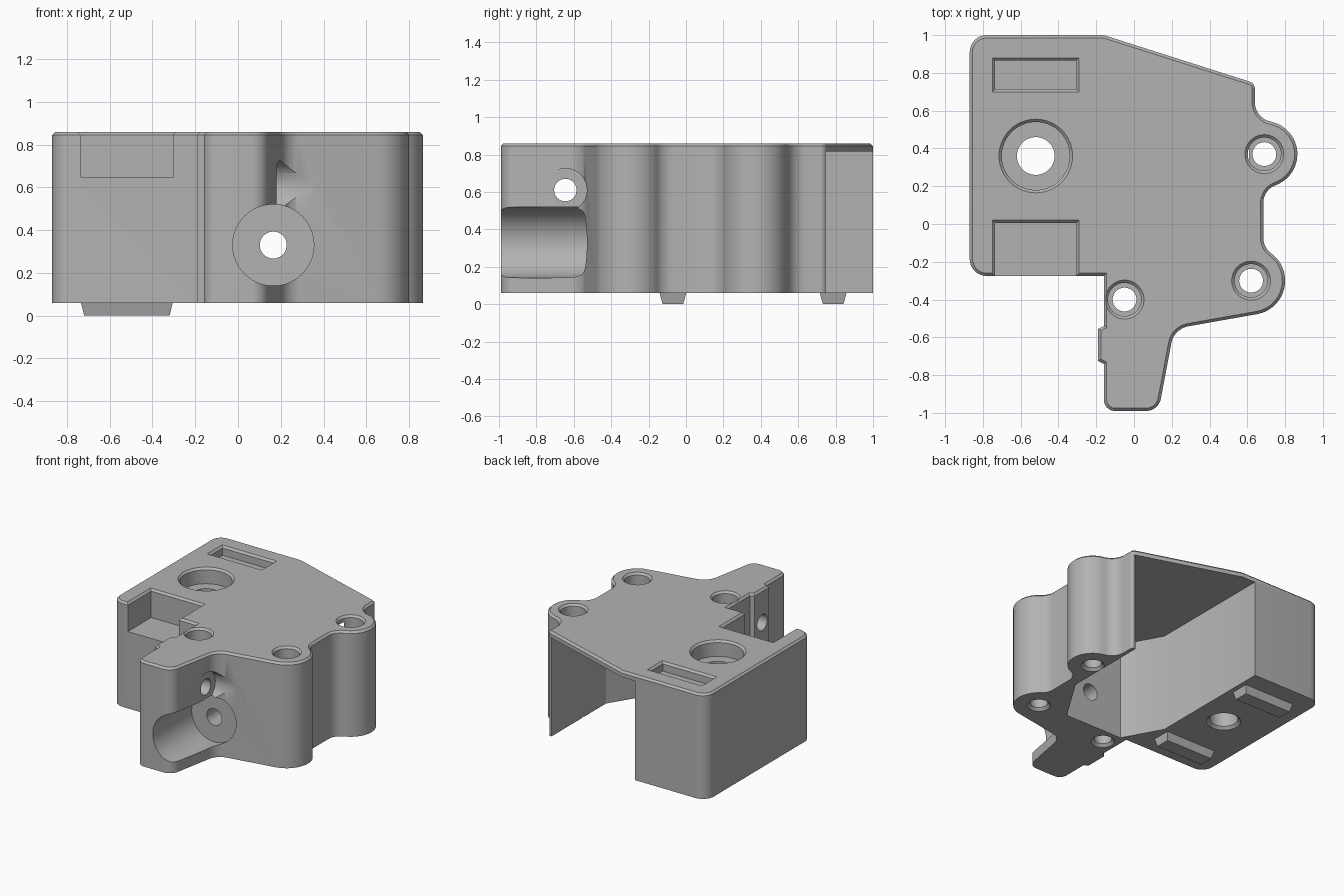
import bpy, bmesh
from math import sin, cos, radians, pi
from mathutils import Vector, Matrix

if "Cube" in bpy.data.objects:
    bpy.data.objects.remove(bpy.data.objects["Cube"])

grey = bpy.data.materials.new("plain grey")
grey.use_nodes = True
COLOUR = (0.45, 0.45, 0.45, 1)
grey.diffuse_color = COLOUR
grey.node_tree.nodes["Principled BSDF"].inputs["Base Color"].default_value = COLOUR

BOTTOM, TOP, EDGE = 0.06, 0.86, 0.015


def finish(name, bm):
    bmesh.ops.recalc_face_normals(bm, faces=bm.faces)
    mesh = bpy.data.meshes.new(name)
    bm.to_mesh(mesh)
    bm.free()
    mesh.materials.append(grey)
    obj = bpy.data.objects.new(name, mesh)
    bpy.context.collection.objects.link(obj)
    return obj


def arc(cx, cy, r, a0, a1, n=12):
    angles = [radians(a0 + (a1 - a0) * i / n) for i in range(n + 1)]
    return [(cx + r * cos(a), cy + r * sin(a), 0) for a in angles]


def fillet(corners, n=8):
    """Round each (x, y, radius) corner of a closed outline."""
    out = []
    for i, (x, y, r) in enumerate(corners):
        p = Vector((x, y))
        if not r:
            out.append(p)
            continue
        u = (Vector(corners[i - 1][:2]) - p).normalized()
        v = (Vector(corners[(i + 1) % len(corners)][:2]) - p).normalized()
        half = u.angle(v) / 2
        centre = p + (u + v).normalized() * (r / sin(half))
        reach = r * cos(half) / sin(half)
        a, b = p + u * reach - centre, p + v * reach - centre
        sweep = a.angle(b)
        for k in range(n + 1):
            t = k / n
            out.append(centre + (a * sin((1 - t) * sweep) + b * sin(t * sweep)) / sin(sweep))
    return out


def prism(name, outline, z0, z1, bevel=0):
    bm = bmesh.new()
    face = bm.faces.new([bm.verts.new((p[0], p[1], z0)) for p in outline])
    face.normal_update()
    res = bmesh.ops.extrude_face_region(bm, geom=[face])
    bmesh.ops.translate(bm, vec=(0, 0, z1 - z0 - bevel),
                        verts=[g for g in res["geom"] if isinstance(g, bmesh.types.BMVert)])
    bmesh.ops.recalc_face_normals(bm, faces=bm.faces)
    if bevel:
        top = [f for f in bm.faces if f.normal.z > 0.9]
        bmesh.ops.inset_region(bm, faces=top, thickness=bevel, depth=bevel, use_even_offset=True)
    return finish(name, bm)


def loft_box(name, levels):
    """Stack of rectangles (x0, x1, y0, y1, z) joined by walls."""
    bm = bmesh.new()
    rings = [[bm.verts.new(c) for c in ((a, c0, z), (b, c0, z), (b, d, z), (a, d, z))]
             for a, b, c0, d, z in levels]
    bridge(bm, rings)
    return finish(name, bm)


def lathe(name, steps, origin, axis="Z", n=48):
    """Round solid from (radius, distance) steps along an axis."""
    bm = bmesh.new()
    rings = [[bm.verts.new((r * cos(2 * pi * i / n), r * sin(2 * pi * i / n), h))
              for i in range(n)] for r, h in steps]
    bridge(bm, rings)
    turn = {"Z": Matrix.Identity(3), "X": Matrix.Rotation(pi / 2, 3, "Y"),
            "Y": Matrix.Rotation(-pi / 2, 3, "X")}[axis]
    bmesh.ops.rotate(bm, verts=bm.verts, matrix=turn)
    bmesh.ops.translate(bm, verts=bm.verts, vec=origin)
    return finish(name, bm)


def bridge(bm, rings):
    n = len(rings[0])
    for lo, hi in zip(rings, rings[1:]):
        for i in range(n):
            j = (i + 1) % n
            bm.faces.new((lo[i], lo[j], hi[j], hi[i]))
    bm.faces.new(rings[0])
    bm.faces.new(rings[-1])


# Housing block with two rounded screw lobes and a front leg
corners = [(-0.87, -0.275, 0.09), (-0.87, 1, 0.09), (-0.16, 1, 0), (0.64, 0.745, 0.04)]
corners += arc(0.745, 0.645, 0.105, 180, 258.7)
corners += arc(0.69, 0.37, 0.175, 78.7, -69.8, 24)[1:]
corners += arc(0.785, 0.112, 0.1, 110.2, 180)[1:]
corners += arc(0.785, -0.074, 0.1, 180, 233.9)
corners += arc(0.62, -0.3, 0.18, 53.9, -80, 24)[1:]
corners += [(0.212, -0.555, 0.11), (0.13, -0.99, 0.08), (-0.16, -0.99, 0.06)]
corners += [(-0.16, -0.74, 0), (-0.19, -0.725, 0), (-0.19, -0.555, 0), (-0.16, -0.54, 0)]
corners += [(-0.16, -0.275, 0)]
housing = prism("housing", fillet(corners), BOTTOM, TOP, EDGE)

# Cavity open to the back and below
cutters = [prism("cavity_cutter", [
    (-0.27, 1.2), (-0.27, 0.01), (-0.11, -0.28), (0.38, -0.28), (0.61, 0.09),
    (0.61, 0.745), (1.1, 0.745), (1.1, 1.2)], -0.1, 0.815)]


# Rectangular recesses in the top, with flared rims
def recess(name, x0, x1, y0, y1, floor):
    e, up = EDGE, 0.1
    f = e + up
    cutters.append(loft_box(name, [
        (x0, x1, y0, y1, floor), (x0, x1, y0, y1, TOP - e),
        (x0 - f, x1 + f, y0 - f, y1 + f, TOP + up)]))


recess("front_pocket_cutter", -0.735, -0.305, -0.5, 0.005, 0.645)
recess("back_slot_cutter", -0.735, -0.305, 0.715, 0.865, 0.79)


# Vertical holes with counterbores and chamfered rims
def screw_hole(name, x, y, r, bore, depth):
    cutters.append(lathe(name, [
        (r + 0.12, BOTTOM - 0.1), (r + 0.02, BOTTOM), (r, BOTTOM + 0.02), (r, TOP - depth),
        (bore, TOP - depth), (bore, TOP - EDGE), (bore + EDGE, TOP), (bore + 0.05, TOP + 0.035)],
        (x, y, 0)))


screw_hole("large_hole_cutter", -0.52, 0.36, 0.1, 0.18, 0.12)
for i, (x, y) in enumerate([(0.69, 0.37), (0.62, -0.3), (-0.05, -0.4)]):
    screw_hole(f"screw_hole_cutter_{i + 1}", x, y, 0.063, 0.088, 0.12)

# Front tube channel with its small bore, and the cross hole through the leg
cutters.append(lathe("channel_cutter", [(0.19, -1.2), (0.19, -0.522), (0.063, -0.522),
                                        (0.063, -0.2)], (0.165, 0, 0.33), "Y"))
cutters.append(lathe("cross_hole_cutter", [(0.06, -0.4), (0.06, 0.18), (0.115, 0.18),
                                           (0.115, 0.6)], (0, -0.645, 0.61), "X"))

bpy.context.view_layer.objects.active = housing
for cutter in cutters:
    mod = housing.modifiers.new(cutter.name, "BOOLEAN")
    mod.operation, mod.solver, mod.object = "DIFFERENCE", "EXACT", cutter
    bpy.ops.object.modifier_apply(modifier=mod.name)
    bpy.data.objects.remove(cutter)

# Tapered locating feet
for name, y in (("front_foot", -0.07), ("back_foot", 0.787)):
    loft_box(name, [(-0.72, -0.32, y - 0.055, y + 0.055, 0),
                    (-0.735, -0.305, y - 0.072, y + 0.072, BOTTOM + 0.002)])

# Smooth rounded walls, keep edges crisp
bpy.ops.object.select_all(action="DESELECT")
housing.select_set(True)
bpy.ops.object.shade_smooth_by_angle(angle=radians(30))
